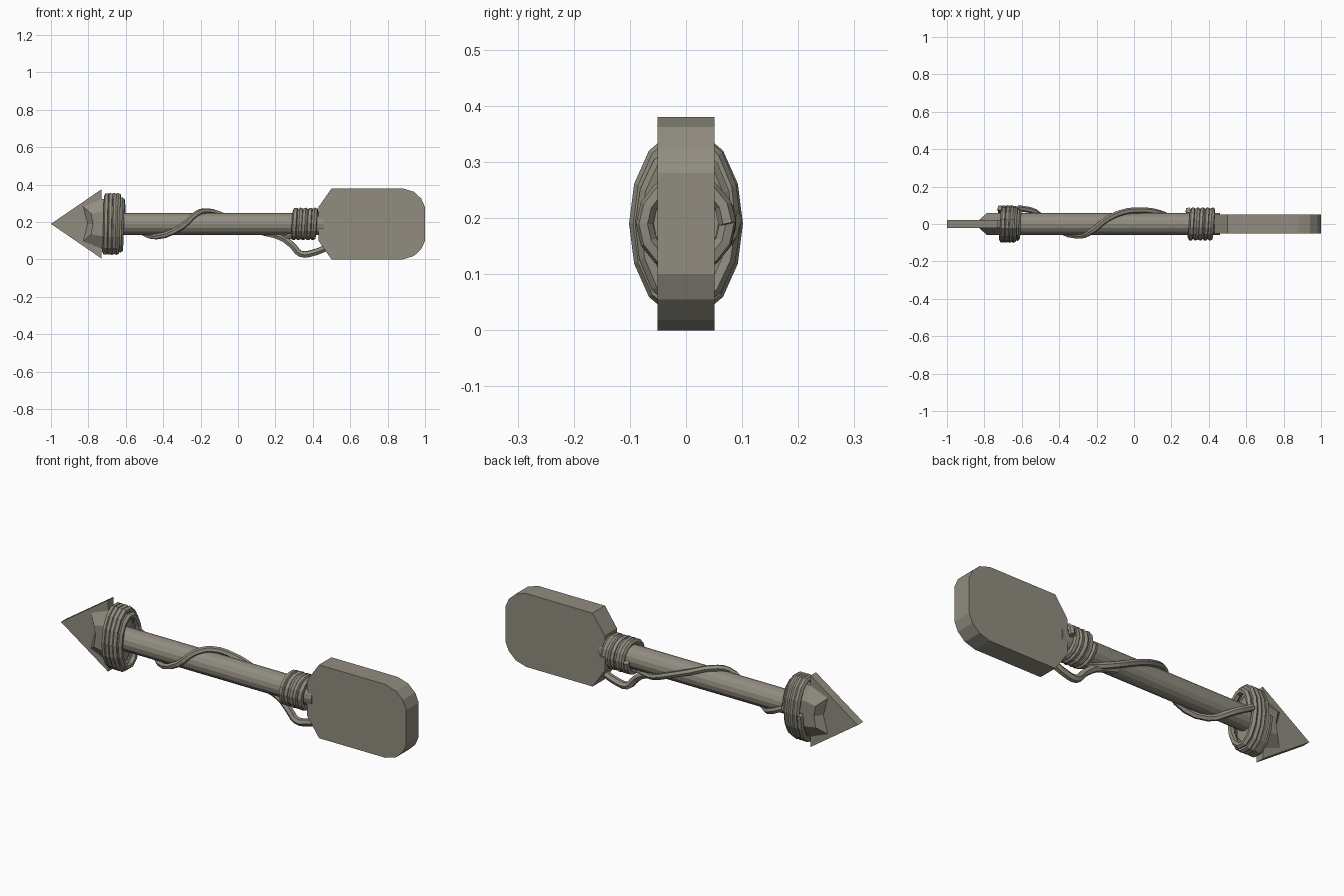
import bpy, bmesh, math
from mathutils import Vector

if "Cube" in bpy.data.objects:
    bpy.data.objects.remove(bpy.data.objects["Cube"])

CZ = 0.19  # height of the shaft axis

mat = bpy.data.materials.new("weathered grey brown")
mat.diffuse_color = (0.285, 0.265, 0.215, 1)
mat.use_nodes = True
mat.node_tree.nodes["Principled BSDF"].inputs["Base Color"].default_value = mat.diffuse_color


def loft_layers(name, layers):
    """Join matching (x, z) outlines, each at its own y, into a closed solid."""
    bm = bmesh.new()
    rings = [[bm.verts.new((x, y, z)) for x, z in pts] for y, pts in layers]
    n = len(rings[0])
    for a, b in zip(rings, rings[1:]):
        for i in range(n):
            j = (i + 1) % n
            bm.faces.new((a[i], a[j], b[j], b[i]))
    bm.faces.new(rings[0])
    bm.faces.new(rings[-1][::-1])
    bmesh.ops.recalc_face_normals(bm, faces=bm.faces)
    me = bpy.data.meshes.new(name)
    bm.to_mesh(me)
    bm.free()
    ob = bpy.data.objects.new(name, me)
    bpy.context.collection.objects.link(ob)
    me.materials.append(mat)
    return ob


def rope(name, points, radius, smooth_path=False):
    """Tube along a path; optional smooth path through the points."""
    cu = bpy.data.curves.new(name, 'CURVE')
    cu.dimensions = '3D'
    cu.bevel_depth = radius
    cu.bevel_resolution = 1
    cu.use_fill_caps = True
    if smooth_path:
        sp = cu.splines.new('BEZIER')
        sp.bezier_points.add(len(points) - 1)
        for bp, p in zip(sp.bezier_points, points):
            bp.co = p
            bp.handle_left_type = bp.handle_right_type = 'AUTO'
        sp.resolution_u = 3
    else:
        sp = cu.splines.new('POLY')
        sp.points.add(len(points) - 1)
        for pp, p in zip(sp.points, points):
            pp.co = (*p, 1)
        sp.use_smooth = False
    sp.use_smooth = False
    cu.materials.append(mat)
    ob = bpy.data.objects.new(name, cu)
    bpy.context.collection.objects.link(ob)
    return ob


def coil(name, x0, x1, turns, ry, rz, radius, end_scale=1.0):
    """Elliptical helix; the last turn may shrink toward the shaft."""
    n = turns * 14
    pts = []
    for i in range(n + 1):
        t = i / n
        a = 2 * math.pi * turns * t + math.pi / 2
        s = 1 + (end_scale - 1) * max(0, (t * turns - turns + 1.3) / 1.3)
        pts.append((x0 + (x1 - x0) * t, ry * s * math.sin(a), CZ + rz * s * math.cos(a)))
    return rope(name, pts, radius)


# Paddle blade with chamfered inner corners and rounded outer corners
upper = [(0.43, 0.28), (0.50, 0.38), (0.88, 0.38), (0.94, 0.362), (0.98, 0.325), (1.0, 0.28)]
blade = upper + [(x, 2 * CZ - z) for x, z in reversed(upper)]
loft_layers("paddle_blade", [(-0.051, blade), (0.051, blade)])

# Shaft
bpy.ops.mesh.primitive_cylinder_add(vertices=16, radius=0.058, depth=1.18,
                                    location=(-0.13, 0, CZ), rotation=(0, math.pi / 2, 0))
shaft = bpy.context.object
shaft.name = "shaft"
shaft.data.materials.append(mat)

# Flat arrow head
head = [(-1, CZ), (-0.73, 0.375), (-0.73, 0.30), (-0.66, 0.28),
        (-0.66, 0.10), (-0.73, 0.08), (-0.73, 0.005)]
loft_layers("arrow_head", [(-0.022, head), (0.022, head)])

# Faceted socket gripping the head
outer = [(-0.83, 0.285), (-0.805, 0.19), (-0.83, 0.095), (-0.73, 0.055),
         (-0.65, 0.07), (-0.65, 0.31), (-0.73, 0.325)]
inner = [(-0.785, 0.245), (-0.775, 0.19), (-0.785, 0.135), (-0.73, 0.125),
         (-0.65, 0.125), (-0.65, 0.255), (-0.73, 0.255)]
loft_layers("head_socket", [(-0.06, inner), (-0.02, outer), (0.02, outer), (0.06, inner)])

# Rope wrappings at both ends
coil("head_binding", -0.715, -0.615, 5, 0.086, 0.155, 0.0155, 0.8)
coil("blade_binding", 0.29, 0.42, 5, 0.074, 0.074, 0.0155)

# Loose rope spiralling along the shaft
spiral = [(-0.62, 0.085, 0.20), (-0.53, 0.065, 0.155), (-0.44, -0.012, 0.122),
          (-0.30, -0.064, 0.175), (-0.22, -0.035, 0.245), (-0.16, 0.015, 0.258),
          (-0.07, 0.06, 0.232), (0.03, 0.073, 0.195), (0.14, 0.058, 0.15),
          (0.22, 0.02, 0.13), (0.30, -0.02, 0.122)]
rope("spiral_rope", spiral, 0.016, True)

# Hanging rope tail under the blade binding
tail = [(0.12, 0.02, 0.148), (0.23, 0.01, 0.118), (0.29, 0.0, 0.075),
        (0.335, 0.0, 0.03), (0.40, 0.0, 0.035), (0.48, 0.0, 0.065)]
rope("rope_tail", tail, 0.019, True)
